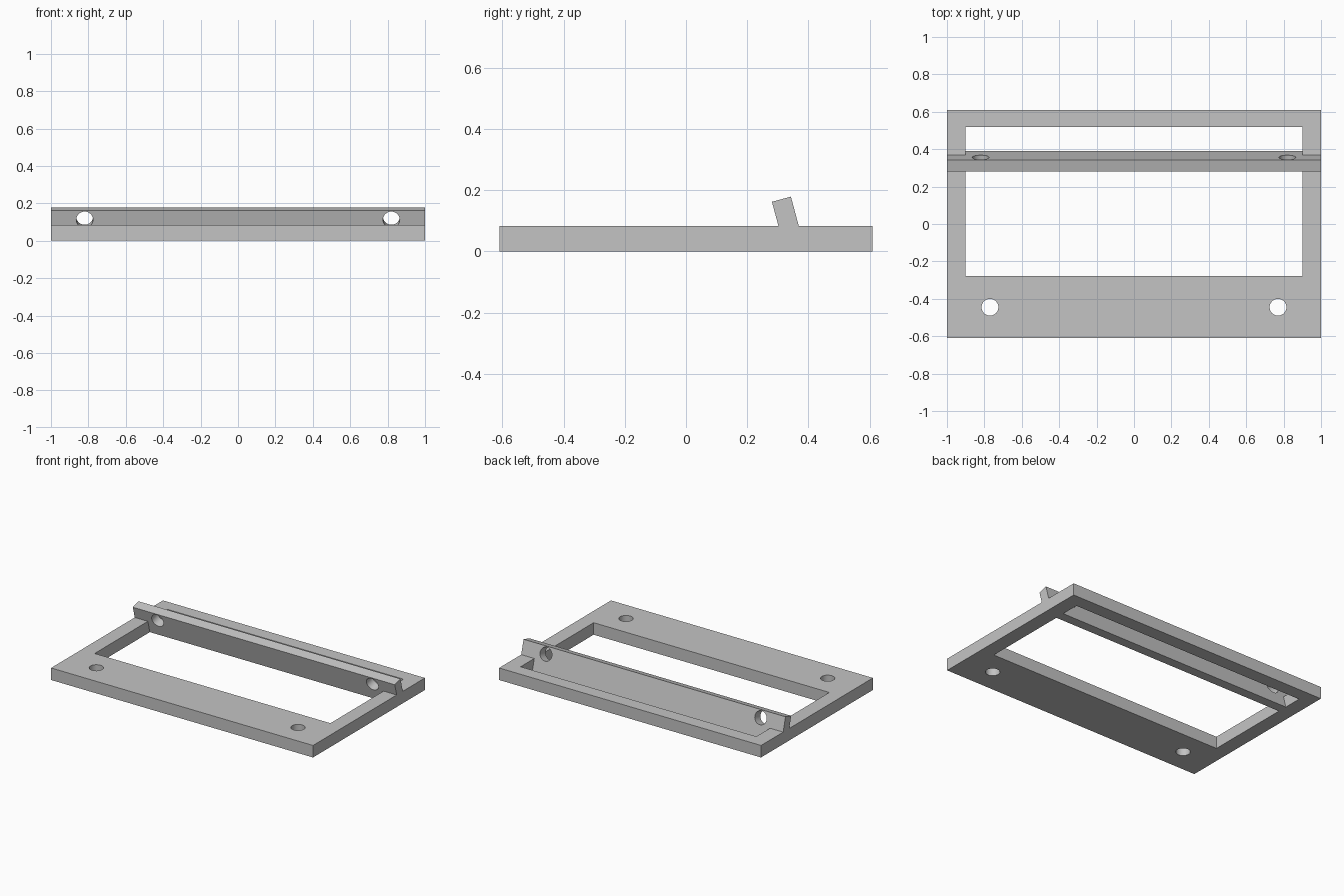
import bpy, bmesh, math
from mathutils import Matrix

cube = bpy.data.objects.get("Cube")
if cube:
    bpy.data.objects.remove(cube, do_unlink=True)

WIDTH, DEPTH, THICK = 2.0, 1.22, 0.083
TILT = math.radians(15)
HOLE_R = 0.045

grey = bpy.data.materials.new("plain grey")
grey.use_nodes = True
grey.diffuse_color = (0.55, 0.55, 0.55, 1)
grey.node_tree.nodes["Principled BSDF"].inputs["Base Color"].default_value = grey.diffuse_color


def add_object(name, bm):
    bmesh.ops.recalc_face_normals(bm, faces=bm.faces)
    mesh = bpy.data.meshes.new(name)
    bm.to_mesh(mesh)
    bm.free()
    mesh.materials.append(grey)
    ob = bpy.data.objects.new(name, mesh)
    bpy.context.collection.objects.link(ob)
    return ob


def prism(name, profile, half):
    """Extrude a closed (y, z) profile along x from -half to half."""
    bm = bmesh.new()
    face = bm.faces.new([bm.verts.new((-half, y, z)) for y, z in profile])
    new = bmesh.ops.extrude_face_region(bm, geom=[face])["geom"]
    verts = [v for v in new if isinstance(v, bmesh.types.BMVert)]
    bmesh.ops.translate(bm, verts=verts, vec=(2 * half, 0, 0))
    return add_object(name, bm)


def box_profile(y0, y1, z0, z1):
    return [(y0, z0), (y1, z0), (y1, z1), (y0, z1)]


def hole_pair(name, x, y, z, angle, length):
    """Two mirrored cylinders, turned about x by the given angle."""
    bm = bmesh.new()
    for side in (-1, 1):
        place = Matrix.Translation((side * x, y, z)) @ Matrix.Rotation(angle, 4, "X")
        bmesh.ops.create_cone(bm, cap_ends=True, segments=32, radius1=HOLE_R,
                              radius2=HOLE_R, depth=length, matrix=place)
    return add_object(name, bm)


# Flat base slab and its cutters
frame = prism("mounting_frame", box_profile(-DEPTH / 2, DEPTH / 2, 0, THICK), WIDTH / 2)
opening = prism("opening_cutter", box_profile(-0.278, 0.518, -0.1, 0.2), 0.9)
base_holes = hole_pair("base_hole_cutter", 0.77, -0.445, THICK / 2, 0, 0.3)

# Leaning crossbar, cut off level with the underside
front_top, back_top = (0.281, 0.162), (0.343, 0.179)
foot = [(y + z * math.tan(TILT), 0) for y, z in (back_top, front_top)]
bar = prism("crossbar", [front_top, back_top] + foot, WIDTH / 2)

# Screw holes square to the crossbar
bar_holes = hole_pair("bar_hole_cutter", 0.82, 0.326, 0.121,
                      math.radians(90) + TILT, 0.16)

# Combine into one solid and drop the helpers
steps = [(opening, "DIFFERENCE"), (base_holes, "DIFFERENCE"),
         (bar, "UNION"), (bar_holes, "DIFFERENCE")]
for helper, operation in steps:
    helper.hide_render = True
    mod = frame.modifiers.new(helper.name, "BOOLEAN")
    mod.object = helper
    mod.operation = operation
    mod.solver = "EXACT"

graph = bpy.context.evaluated_depsgraph_get()
solid = bpy.data.meshes.new_from_object(frame.evaluated_get(graph))
frame.modifiers.clear()
frame.data = solid
for helper, _ in steps:
    bpy.data.objects.remove(helper, do_unlink=True)
solid.materials.clear()
solid.materials.append(grey)
for poly in solid.polygons:
    poly.material_index = 0

# Round the hole walls, keep every other edge sharp
for ob in bpy.context.selected_objects:
    ob.select_set(False)
frame.select_set(True)
bpy.context.view_layer.objects.active = frame
bpy.ops.object.shade_smooth_by_angle(angle=math.radians(14))
